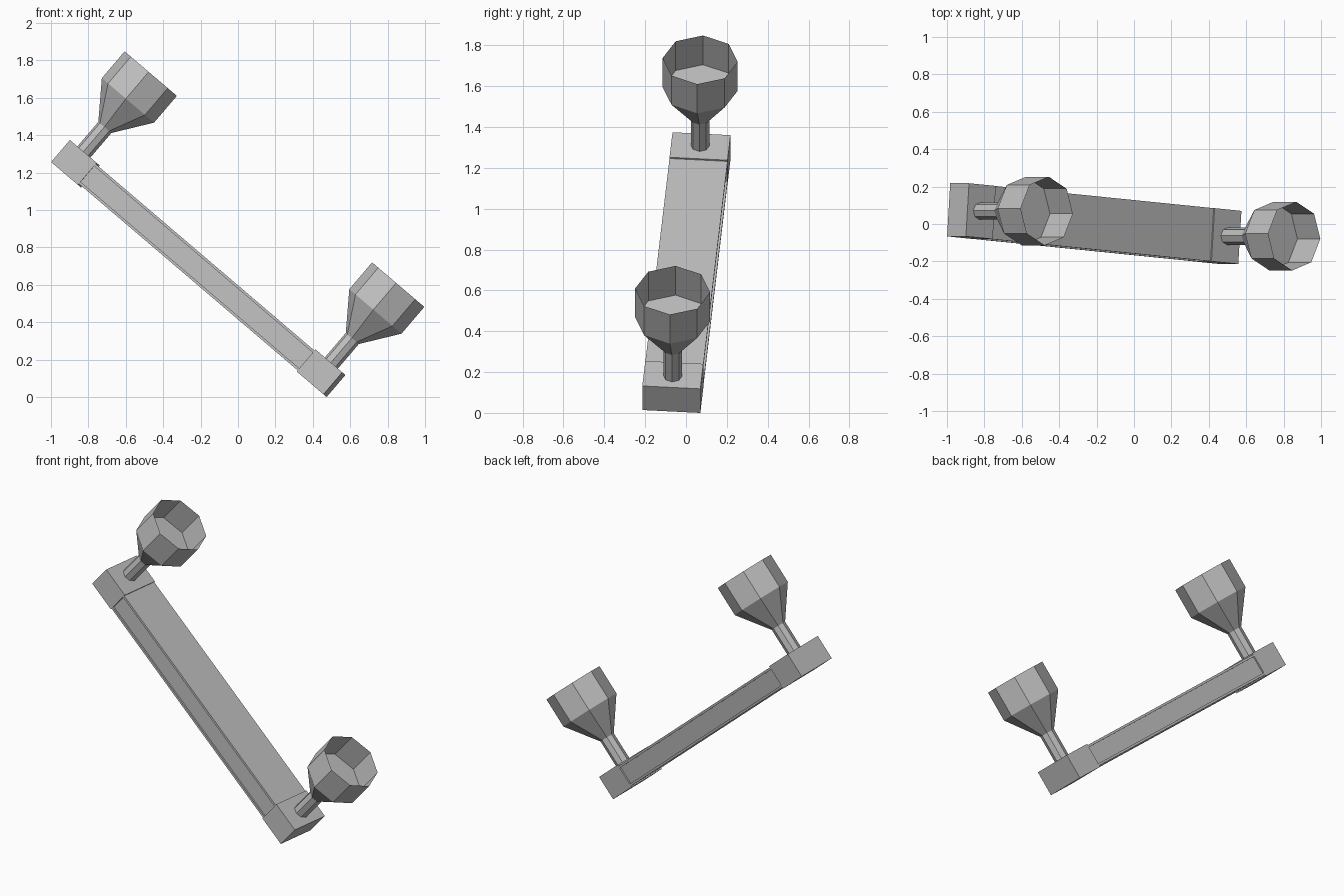
import bpy, bmesh, math
from mathutils import Matrix, Vector

default = bpy.data.objects.get("Cube")
if default:
    bpy.data.objects.remove(default, do_unlink=True)

grey = bpy.data.materials.new("plain_grey")
grey.use_nodes = True
colour = (0.52, 0.52, 0.52, 1)
grey.diffuse_color = colour
grey.node_tree.nodes["Principled BSDF"].inputs["Base Color"].default_value = colour

# Tilted frame: local x runs along the beam, local z points out of the cups
up = Vector((0.649, 0, 0.761)).normalized()
along = Vector((0.7595, -0.077, -0.646))
along = (along - up * along.dot(up)).normalized()
across = up.cross(along)
frame = Matrix((along, across, up)).transposed().to_4x4()
frame.translation = (-0.2125, 0.002, 0.687)


def add_part(name, bm, location):
    mesh = bpy.data.meshes.new(name)
    bm.to_mesh(mesh)
    bm.free()
    mesh.materials.append(grey)
    obj = bpy.data.objects.new(name, mesh)
    bpy.context.collection.objects.link(obj)
    obj.matrix_world = frame @ Matrix.Translation(location)


def box(name, size, location):
    bm = bmesh.new()
    bmesh.ops.create_cube(bm, size=1)
    bmesh.ops.scale(bm, vec=size, verts=bm.verts)
    add_part(name, bm, location)


def lathe(name, profile, location, sides=8):
    """Open shell from (radius, height) pairs, listed bottom to top."""
    bm = bmesh.new()
    rings = []
    for r, z in profile:
        angles = [math.tau * i / sides for i in range(sides)]
        rings.append([bm.verts.new((r * math.cos(a), r * math.sin(a), z)) for a in angles])
    for low, high in zip(rings, rings[1:]):
        for i in range(sides):
            j = (i + 1) % sides
            bm.faces.new((low[i], low[j], high[j], high[i]))
    # flat floor inside the cup
    bm.faces.new(rings[-2])
    add_part(name, bm, location)


half_length, inner, width, height = 0.96, 0.771, 0.285, 0.155
step, rail = 0.008, 0.014
beam_height = height - 2 * step

# Beam with recessed side panels between two thin rails
box("beam_core", (2 * inner, width - 0.02, beam_height - 2 * rail), (0, 0, 0))
for name, side in (("top_rail", 1), ("bottom_rail", -1)):
    box(name, (2 * inner, width, rail), (0, 0, side * (beam_height - rail) / 2))

# End blocks, each carrying an open cup on a stem
cup_profile = [(0.046, 0.06), (0.046, 0.25), (0.184, 0.44), (0.184, 0.628)]
for name, side in (("upper", -1), ("lower", 1)):
    box(name + "_end_block", (half_length - inner, width, height),
        (side * (half_length + inner) / 2, 0, 0))
    lathe(name + "_cup", cup_profile, (side * 0.872, 0, 0))
